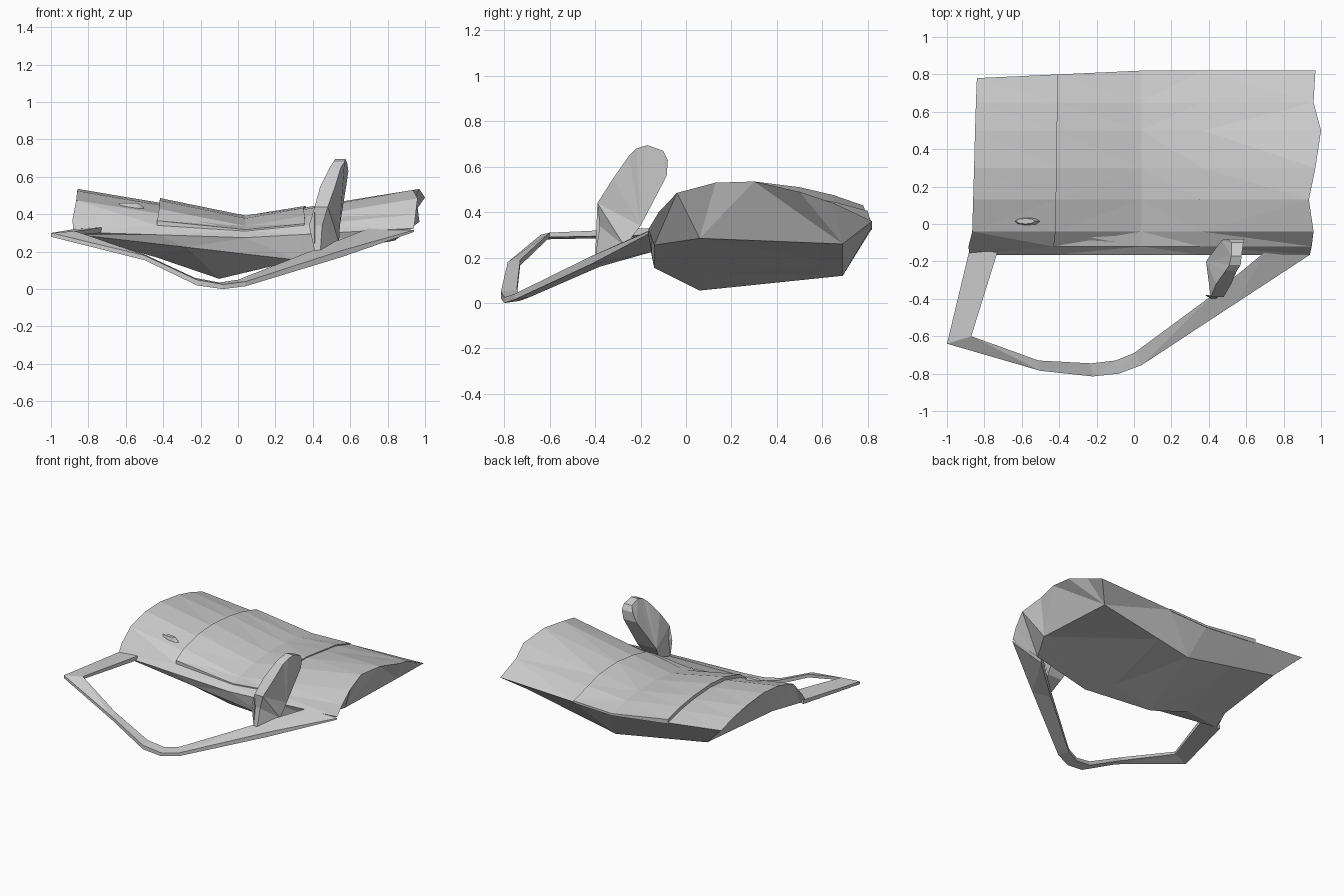
import bpy, bmesh

if "Cube" in bpy.data.objects:
    bpy.data.objects.remove(bpy.data.objects["Cube"])

def make(name, verts, faces):
    bm = bmesh.new()
    vs = [bm.verts.new(v) for v in verts]
    for f in faces:
        bm.faces.new([vs[i] for i in f])
    ngons = [f for f in bm.faces if len(f.verts) > 3]
    bmesh.ops.triangulate(bm, faces=ngons)
    bmesh.ops.recalc_face_normals(bm, faces=bm.faces)
    me = bpy.data.meshes.new(name)
    bm.to_mesh(me)
    bm.free()
    ob = bpy.data.objects.new(name, me)
    bpy.context.collection.objects.link(ob)
    return ob

def loft(name, rings):
    n = len(rings[0])
    verts = [p for r in rings for p in r]
    faces = []
    for k in range(len(rings) - 1):
        for i in range(n):
            j = (i + 1) % n
            faces.append((k*n+i, k*n+j, (k+1)*n+j, (k+1)*n+i))
    faces += [tuple(range(n)), tuple(range((len(rings)-1)*n, len(rings)*n))]
    return make(name, verts, faces)

def mix(a, b, t):
    return [tuple(p + (q - p) * t for p, q in zip(u, v)) for u, v in zip(a, b)]

# Body: three cross-sections (front lip, over the top, back, underside)
ys = [-.165, -.12, -.04, .13, .30, .50, .65, .82, .69, .06, -.14]
xr = [.94, .95, .96, .935, .97, 1.0, .96, .97, .84, .85, .74]
xm = [.04] * 8 + [.10, -.10, .32]
xl = [-.88, -.885, -.865, -.86, -.855, -.85, -.845, -.84, -.66, -.76, -.85]
zr = [.325, .40, .485, .53, .535, .49, .44, .36, .26, .285, .255]
zm = [.275, .31, .33, .37, .385, .38, .365, .33, .12, .055, .155]
zl = [.305, .37, .475, .525, .535, .51, .475, .43, .26, .28, .29]
right = list(zip(xr, ys, zr))
mid = list(zip(xm, ys, zm))
left = [(x, y - (.04 if i == 7 else 0), z) for i, (x, y, z) in enumerate(zip(xl, ys, zl))]
cover_left, cover_right = mix(mid, left, .51), mix(mid, right, .345)
loft("body", [left, cover_left, mid, cover_right, right])

# Raised cover over the middle of the body
rings = []
for ring, lift in ((cover_left, .025), (mid, .008), (cover_right, .008)):
    rings.append([(x, y, z + lift) for x, y, z in ring[1:8]]
                 + [(x, y, z - .008) for x, y, z in ring[7:0:-1]])
loft("middle_cover", rings)

# Guard loop: outer x,y / inner x,y / bottom z / top z / extra depth of the inner edge
guard = [(.94, -.165, .70, -.15, .305, .325, .09),
         (.55, -.42, .42, -.38, .17, .215, .02),
         (.04, -.755, 0, -.69, .015, .05, 0),
         (-.08, -.80, -.10, -.73, .0, .035, 0),
         (-.22, -.815, -.23, -.745, .02, .06, 0),
         (-.50, -.785, -.51, -.73, .155, .19, 0),
         (-1.0, -.64, -.87, -.60, .28, .31, 0),
         (-.88, -.14, -.73, -.15, .29, .33, 0)]
loft("guard_loop", [[(ox, oy, z0), (ix, iy, z0 + .01 - d), (ix, iy, z1), (ox, oy, z1 - .01)]
                    for ox, oy, ix, iy, z0, z1, d in guard])

# Leaning lever: outline y,z with left and right x
lever = [(-.40, .20, .41, .44), (-.38, .34, .38, .45), (-.39, .44, .41, .48),
         (-.32, .55, .44, .52), (-.25, .65, .49, .55), (-.22, .68, .51, .57),
         (-.17, .695, .52, .575), (-.10, .67, .52, .585), (-.08, .63, .50, .59),
         (-.085, .56, .47, .58), (-.20, .34, .385, .545), (-.27, .25, .42, .54)]
loft("lever", [[(a, y, z) for y, z, a, b in lever], [(b, y, z) for y, z, a, b in lever]])

# Small pin on the left of the top
bpy.ops.mesh.primitive_cone_add(vertices=8, radius1=.08, radius2=.05, depth=.03,
                                location=(-.58, .015, .445))
pin = bpy.context.object
pin.name = "top_pin"
pin.scale = (1, .3, 1)
